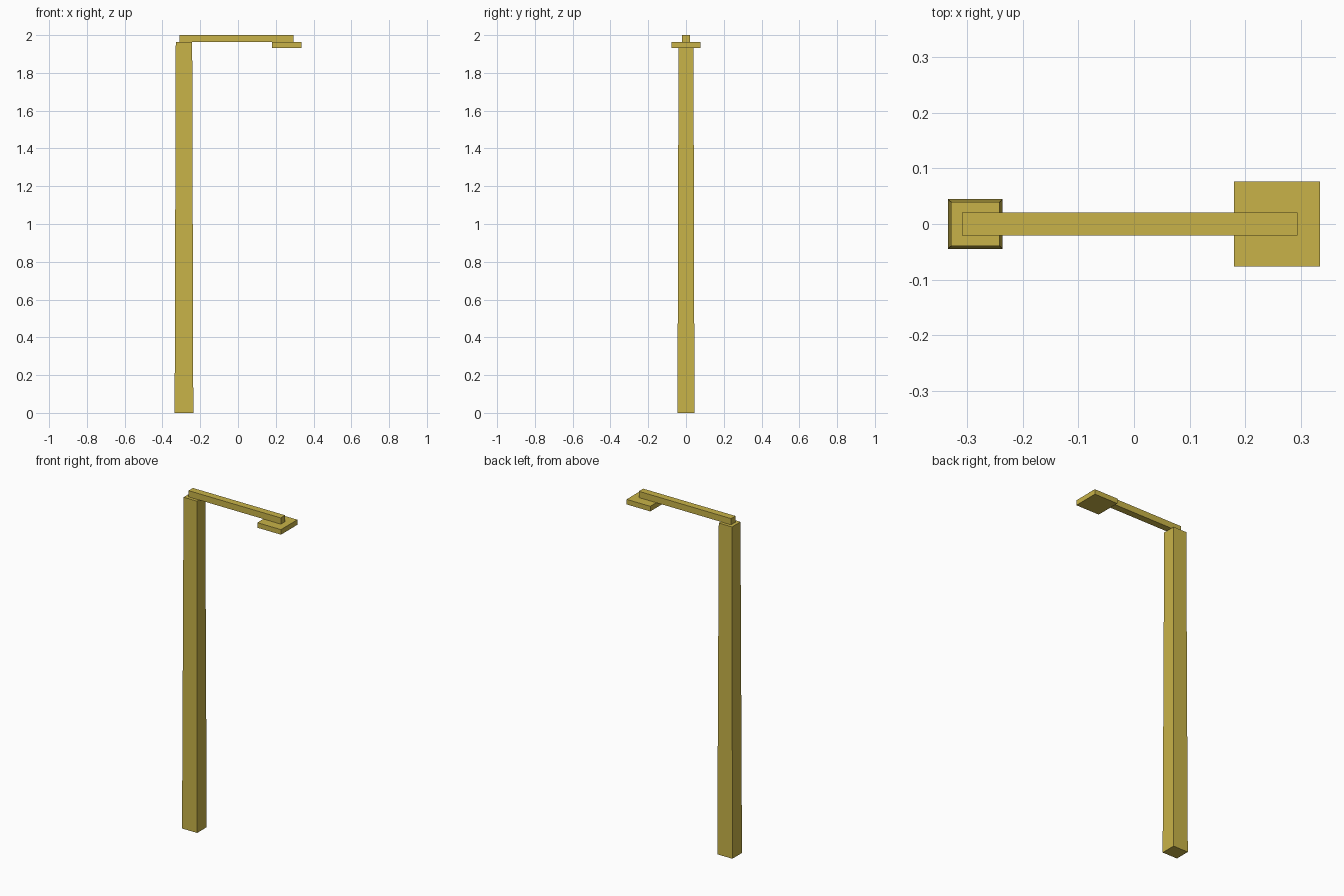
import bpy, bmesh

if "Cube" in bpy.data.objects:
    bpy.data.objects.remove(bpy.data.objects["Cube"])

mat = bpy.data.materials.new("ochre_paint")
mat.diffuse_color = (0.58, 0.45, 0.065, 1)
mat.use_nodes = True
mat.node_tree.nodes["Principled BSDF"].inputs["Base Color"].default_value = mat.diffuse_color


def block(name, center_x, z0, z1, base, top=None):
    """Box from z0 to z1, with an optional tapered top (x size, y size)."""
    top = top or base
    bm = bmesh.new()
    bmesh.ops.create_cube(bm, size=1)
    for v in bm.verts:
        upper = v.co.z > 0
        sx, sy = top if upper else base
        v.co = (v.co.x * sx, v.co.y * sy, z1 - z0 if upper else 0)
    mesh = bpy.data.meshes.new(name)
    bm.to_mesh(mesh)
    bm.free()
    mesh.materials.append(mat)
    obj = bpy.data.objects.new(name, mesh)
    obj.location = (center_x, 0, z0)
    bpy.context.collection.objects.link(obj)
    return obj


ARM_Z = 1.963

# Tapered upright post
block("post", -0.286, 0, ARM_Z, (0.099, 0.09), (0.087, 0.079))
# Horizontal arm resting on the post
block("arm", -0.0075, ARM_Z, 2.0, (0.605, 0.041))
# Flat lamp head hanging under the arm's end
block("lamp_head", 0.258, 1.933, ARM_Z, (0.155, 0.154))
